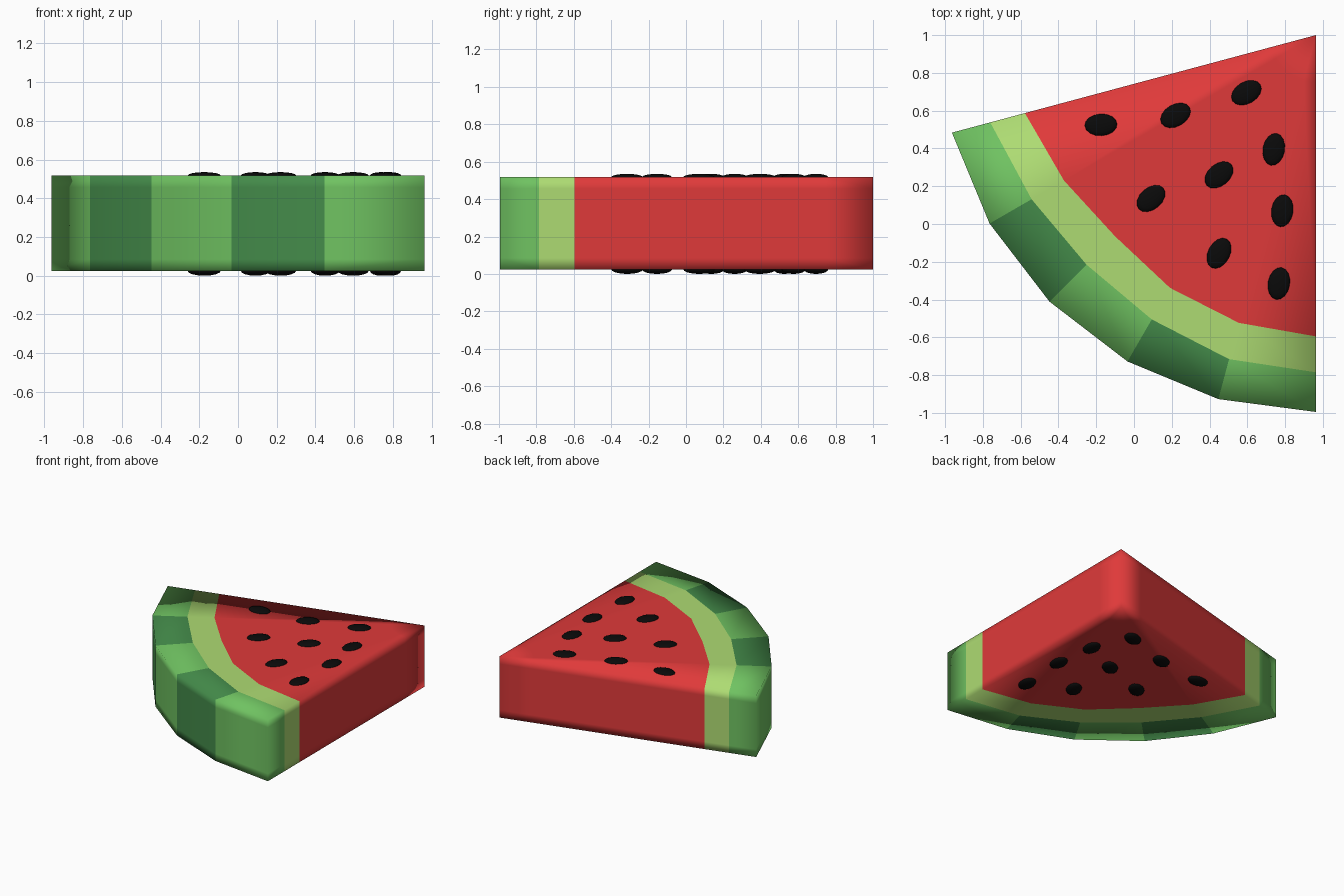
import bpy, bmesh, math
from mathutils import Matrix

if "Cube" in bpy.data.objects:
    bpy.data.objects.remove(bpy.data.objects["Cube"])

def mat(name, rgb):
    m = bpy.data.materials.new(name)
    m.diffuse_color = (*rgb, 1)
    m.use_nodes = True
    m.node_tree.nodes["Principled BSDF"].inputs["Base Color"].default_value = m.diffuse_color
    return m

RED = mat("red flesh", (0.74, 0.042, 0.042))
PALE = mat("pale rind", (0.42, 0.71, 0.17))
GREEN = mat("light green skin", (0.16, 0.54, 0.12))
DARK = mat("dark green skin", (0.058, 0.262, 0.069))
BLACK = mat("black seed", (0.003, 0.003, 0.003))

def finish(name, bm, mats):
    bmesh.ops.recalc_face_normals(bm, faces=bm.faces)
    me = bpy.data.meshes.new(name)
    bm.to_mesh(me)
    bm.free()
    for m in mats:
        me.materials.append(m)
    for p in me.polygons:
        p.use_smooth = True
    ob = bpy.data.objects.new(name, me)
    bpy.context.collection.objects.link(ob)

# Melon wedge: 75 degree fan around the tip, five sectors
TIP = (0.963, 1.0)
Z0, Z1 = 0.025, 0.517
LEVELS = [Z0, Z0 + 0.06, Z1 - 0.06, Z1]
# radius of each ring at the six sector lines: flesh, flesh edge, pale edge, skin
RINGS = [[0.25] * 6,
         [1.595, 1.54, 1.505, 1.545, 1.577, 1.595],
         [1.785, 1.738, 1.718, 1.738, 1.776, 1.785],
         [1.995] * 6]
bm = bmesh.new()
cache = {}

def v(k, j, i):
    """Vertex at level k, ring j (-1 is the tip), sector line i."""
    key = (k, j, 0 if j < 0 else i)
    if key not in cache:
        a = math.radians(195 + 15 * i)
        r = 0 if j < 0 else RINGS[j][i]
        cache[key] = bm.verts.new((TIP[0] + r * math.cos(a),
                                   TIP[1] + r * math.sin(a), LEVELS[k]))
    return cache[key]

def face(keys, j, i):
    verts = list(dict.fromkeys(v(*k) for k in keys))
    f = bm.faces.new(verts)
    f.material_index = 0 if j < 2 else 1 if j == 2 else 2 + i % 2

for j in range(4):
    for i in range(5):                       # top and bottom
        for k in (0, 3):
            face([(k, j - 1, i), (k, j, i), (k, j, i + 1), (k, j - 1, i + 1)], j, i)
    for k in range(3):                       # two cut sides
        for line, sector in ((0, 0), (5, 4)):
            face([(k, j - 1, line), (k, j, line),
                  (k + 1, j, line), (k + 1, j - 1, line)], j, sector)
for i in range(5):                           # outer skin
    for k in range(3):
        face([(k, 3, i), (k, 3, i + 1), (k + 1, 3, i + 1), (k + 1, 3, i)], 3, i)
finish("melon_slice", bm, [RED, PALE, GREEN, DARK])

# Seeds: flattened ellipsoids, mirrored on top and bottom (x, y, turn)
SEEDS = [(-0.175, 0.525, 3), (0.22, 0.575, 30), (0.595, 0.695, 30),
         (0.74, 0.395, 80), (0.45, 0.26, 40), (0.09, 0.135, 40),
         (0.785, 0.07, 82), (0.45, -0.155, 62), (0.767, -0.315, 80)]
for side, z, h in (("top", Z1, 0.018), ("bottom", Z0, 0.025)):
    for n, (x, y, turn) in enumerate(SEEDS):
        bm = bmesh.new()
        bmesh.ops.create_uvsphere(bm, u_segments=16, v_segments=8, radius=1,
            matrix=Matrix.Translation((x, y, z))
            @ Matrix.Rotation(math.radians(turn), 4, 'Z')
            @ Matrix.Diagonal((0.086, 0.058, h, 1)))
        finish(f"seed_{side}_{n + 1}", bm, [BLACK])
